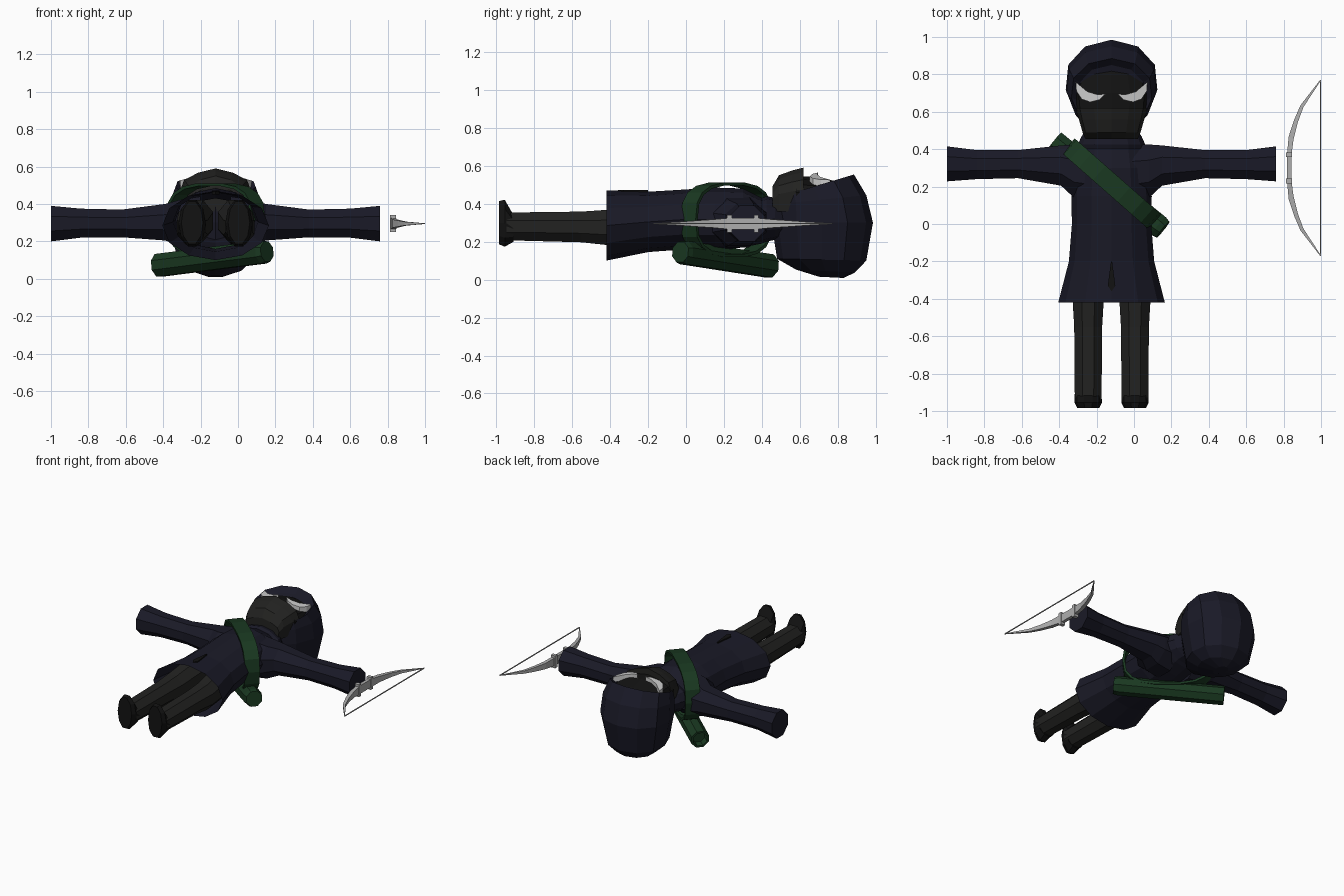
import bpy, bmesh
from math import cos, sin, pi, copysign
from mathutils import Vector

if "Cube" in bpy.data.objects:
    bpy.data.objects.remove(bpy.data.objects["Cube"])

CX = -0.12  # body centre line


def material(name, rgb):
    m = bpy.data.materials.new(name)
    m.diffuse_color = (*rgb, 1)
    m.use_nodes = True
    m.node_tree.nodes["Principled BSDF"].inputs["Base Color"].default_value = m.diffuse_color
    return m


NAVY = material("navy_cloth", (0.010, 0.010, 0.020))
GREY = material("charcoal_cloth", (0.016, 0.016, 0.015))
BLACK = material("black", (0.006, 0.006, 0.006))
GREEN = material("green_leather", (0.010, 0.040, 0.015))
WHITE = material("eye_white", (0.75, 0.75, 0.75))
STEEL = material("steel", (0.42, 0.42, 0.42))


def loft(name, rings, mat, caps=(True, True), loop=False):
    """Skin a list of equal-length point rings."""
    bm = bmesh.new()
    vs = [[bm.verts.new(p) for p in r] for r in rings]
    n = len(vs[0])
    pairs = list(zip(vs, vs[1:])) + ([(vs[-1], vs[0])] if loop else [])
    for a, b in pairs:
        for i in range(n):
            j = (i + 1) % n
            bm.faces.new((a[i], a[j], b[j], b[i]))
    if not loop:
        if caps[0]:
            bm.faces.new(vs[0])
        if caps[1]:
            bm.faces.new(vs[-1])
    bmesh.ops.recalc_face_normals(bm, faces=bm.faces)
    me = bpy.data.meshes.new(name)
    bm.to_mesh(me)
    bm.free()
    ob = bpy.data.objects.new(name, me)
    bpy.context.collection.objects.link(ob)
    me.materials.append(mat)
    return ob


def ring_y(x, y, rx, z0, z1, n=12, ph=0.0):
    """Ellipse across the y axis, between heights z0 and z1."""
    zc, rz = (z0 + z1) / 2, (z1 - z0) / 2
    return [(x + rx * cos(ph + 2 * pi * i / n), y, zc + rz * sin(ph + 2 * pi * i / n)) for i in range(n)]


def ring_x(x, y0, y1, z0, z1, n=8):
    """Flat-sided ring across the x axis."""
    k = 1 / cos(pi / n)
    a = [pi / n + 2 * pi * i / n for i in range(n)]
    return [(x, (y0 + y1) / 2 + k * (y1 - y0) / 2 * cos(t), (z0 + z1) / 2 + k * (z1 - z0) / 2 * sin(t)) for t in a]


def box_ring(c, u, v):
    c, u, v = Vector(c), Vector(u), Vector(v)
    return [c + u + v, c - u + v, c - u - v, c + u - v]


# Coat: open at the hem, closed inside the hood
coat = [(-.42, .285, .10, .47), (-.2, .228, .145, .463), (0, .212, .16, .475), (.15, .215, .15, .485),
        (.3, .2, .17, .48), (.40, .18, .19, .43), (.425, .18, .2, .44), (.47, .16, .21, .43), (.55, .1, .23, .38)]
loft("coat", [ring_y(CX, *r) for r in coat], NAVY, (False, True))
# Slit in the front hem of the coat
loft("coat_slit", [[(CX - .003, -.2, z), (CX - .02, -.33, z), (CX, -.36, z), (CX + .02, -.33, z),
                    (CX + .003, -.2, z)] for z in (.45, .472)], BLACK)

for side, s in (("left", 1), ("right", -1)):
    # Sleeves
    arm = [(.08, .12, .42, .17, .44), (.2, .14, .425, .18, .42), (.27, .205, .42, .205, .40), (.5, .245, .395, .222, .37),
           (.72, .24, .395, .22, .375), (.88, .228, .415, .2, .39)]
    loft(side + "_sleeve", [ring_x(CX + s * r[0], *r[1:]) for r in arm], NAVY)
    # Trouser legs
    x = CX + s * .125
    leg = [(-.945, .073, .2, .36), (-.9, .074, .2, .36), (-.55, .077, .19, .365),
           (-.42, .085, .175, .375), (-.1, .1, .19, .43)]
    loft(side + "_leg", [ring_y(x, y, r * 1.05, a, b, 8, pi / 8) if y < -.4 else
                         ring_y(x - s * .02, y, r, a, b, 8, pi / 8) for y, r, a, b in leg], GREY)
    # Shoes pointing up
    shoe = [(-.985, .058, .18, .42), (-.955, .073, .167, .427), (-.91, .072, .195, .345)]
    loft(side + "_shoe", [ring_y(x, *r, n=10) for r in shoe], BLACK)
    # Crescent eyes
    eye = [(.192, .76), (.188, .71), (.16, .668), (.115, .652), (.065, .664), (.032, .695), (.075, .692), (.13, .708)]
    loft(side + "_eye", [[(CX + s * a, b, .572 - .24 * a + dz) for a, b in eye] for dz in (-.04, 0)], WHITE)


# Hood: egg-shaped slices stacked from the back of the head to the face opening
def hood_ring(z, rx, y0, y1, tilt=0, n=12):
    out = []
    for i in range(n):
        t = 2 * pi * i / n
        yo = (y1 - y0) / 2 * sin(t)
        out.append((CX + rx * cos(t) * (1 + .18 * sin(t)), (y0 + y1) / 2 + yo, z + tilt * yo))
    return out


hood = [(.012, .04, .7, .83, -.05), (.045, .14, .58, .89, -.05), (.105, .205, .48, .95, -.02), (.3, .245, .45, .985, 0),
        (.42, .24, .455, .95, .1), (.49, .215, .46, .885, .3), (.46, .18, .48, .85, .3)]
loft("hood", [hood_ring(*r) for r in hood], NAVY)


# Face parts: arched panels running up the face
def arch(y, hw, zs, zm, flat=1.0):
    pts = [(CX + hw * a, y, zs + (zm - zs) * h) for a, h in ((1, 0), (.9, .45), (.5, .8), (0, 1), (-.5, .8), (-.9, .45), (-1, 0))]
    return pts + [(CX - hw * .9, y, .36), (CX + hw * .9, y, .36)]


loft("upper_face", [arch(.58, .185, .46, .545), arch(.7, .195, .46, .54), arch(.8, .17, .455, .515),
                    arch(.855, .1, .44, .485)], BLACK)
loft("face_mask", [arch(.455, .14, .42, .49), arch(.49, .155, .45, .55), arch(.56, .175, .465, .575),
                   arch(.62, .188, .475, .59)], GREY)

# Strap slung diagonally round the chest
d = Vector((.75, -.66, 0)).normalized()
w = Vector((d.y, -d.x, 0)) * .052
band = []
for i in range(18):
    t = 2 * pi * i / 18
    c, sn = (copysign(abs(f) ** .72, f) for f in (cos(t), sin(t)))
    radial = d * c + Vector((0, 0, sn))
    band.append(box_ring(Vector((CX, .215, .315)) + d * .3 * c + Vector((0, 0, .19 * sn)), w, radial * .008))
loft("strap", band, GREEN, loop=True)

# Quiver across the back, with an inset mouth
a, b = Vector((.155, -.03, .145)), Vector((-.425, .44, .072))
ax = (b - a).normalized()
u = ax.cross(Vector((0, 0, 1))).normalized()
v = ax.cross(u)


def tube(p, r, n=8):
    return [p + (u * cos(2 * pi * i / n + pi / 8) + v * sin(2 * pi * i / n + pi / 8)) * r for i in range(n)]


loft("quiver", [tube(a, .058), tube(a + ax * .03, .066), tube(b, .066), tube(b, .052), tube(b - ax * .05, .05)], GREEN)

# Bow limbs: tapered section swept along a mirrored curve
half = [(0, .83, .012, .03), (.07, .83, .012, .03), (.16, .84, .013, .022), (.25, .866, .010, .016),
        (.33, .898, .008, .010), (.47, .998, .002, .002)]
path = [(-y, x, r, h) for y, x, r, h in reversed(half[1:])] + half
loft("bow", [box_ring((x, .3 + y, .295), (r, -.6 * r * (1 if y > .1 else -1 if y < -.1 else 0), 0), (0, 0, h))
             for y, x, r, h in path], STEEL)
# Grip rings
for i, y in enumerate((.23, .37)):
    loft(f"grip_ring_{i + 1}", [box_ring((.829, y + dy, .295), (.017, 0, 0), (0, 0, .046)) for dy in (-.013, .013)], STEEL)
# Bowstring
loft("bowstring", [box_ring((.997, y, .295), (.003, 0, 0), (0, 0, .003)) for y in (-.17, .77)], STEEL)
